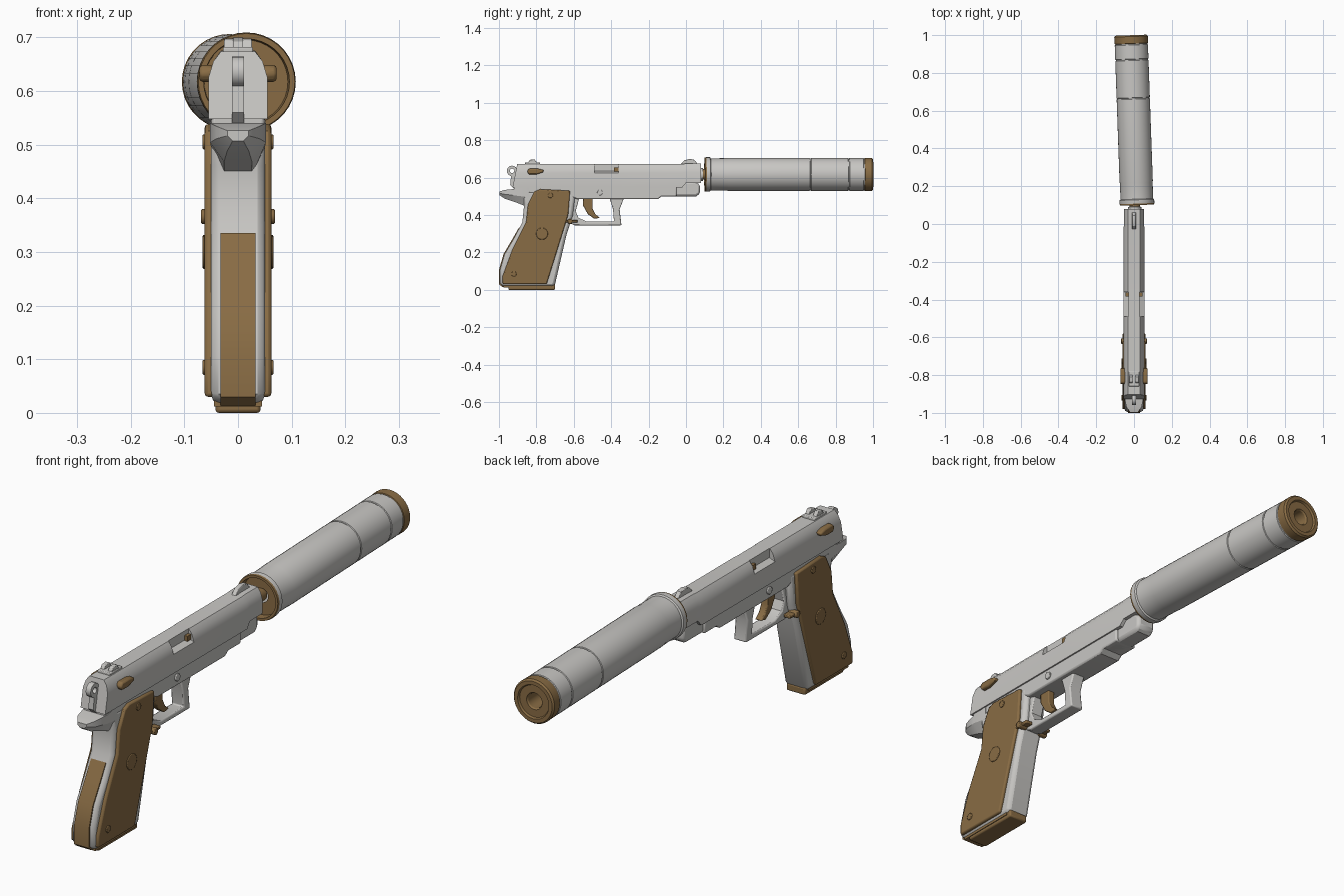
import bpy, bmesh, math
from mathutils import Matrix

cube = bpy.data.objects.get("Cube")
if cube:
    bpy.data.objects.remove(cube, do_unlink=True)


def material(name, color):
    m = bpy.data.materials.new(name)
    m.use_nodes = True
    m.diffuse_color = (*color, 1)
    m.node_tree.nodes["Principled BSDF"].inputs["Base Color"].default_value = (*color, 1)
    return m


METAL = material("pale grey metal", (0.58, 0.57, 0.55))
BROWN = material("brown", (0.25, 0.15, 0.058))
parts = []


def finish(name, bm, mats, bevel=0.0):
    bmesh.ops.remove_doubles(bm, verts=bm.verts, dist=0.0001)
    bmesh.ops.recalc_face_normals(bm, faces=bm.faces)
    mesh = bpy.data.meshes.new(name)
    bm.to_mesh(mesh)
    bm.free()
    for m in mats:
        mesh.materials.append(m)
    ob = bpy.data.objects.new(name, mesh)
    bpy.context.collection.objects.link(ob)
    if bevel:
        mod = ob.modifiers.new("Bevel", "BEVEL")
        mod.width = bevel
        mod.segments = 2
        mod.limit_method = "ANGLE"
        mod.angle_limit = math.radians(50)
    parts.append(ob)
    return ob


def loft(name, rings, mat, bevel=0.0):
    """Skin a list of closed rings of equal length and cap both ends."""
    bm = bmesh.new()
    loops = [[bm.verts.new(p) for p in ring] for ring in rings]
    n = len(loops[0])
    for a, b in zip(loops, loops[1:]):
        for i in range(n):
            j = (i + 1) % n
            bm.faces.new((a[i], a[j], b[j], b[i]))
    bm.faces.new(loops[0])
    bm.faces.new(loops[-1])
    return finish(name, bm, [mat], bevel)


def prism(name, outline, x0, x1, mat, bevel=0.0):
    """Extrude a side outline of (y, z) points across x."""
    return loft(name, [[(x, y, z) for y, z in outline] for x in (x0, x1)], mat, bevel)


def box(name, x, y, z, mat, bevel=0.0):
    outline = [(y[0], z[0]), (y[1], z[0]), (y[1], z[1]), (y[0], z[1])]
    return prism(name, outline, x[0], x[1], mat, bevel)


def pin(name, x0, x1, y, z, r, mat, bevel=0.0):
    circle = [(y + r * math.cos(k * math.pi / 8), z + r * math.sin(k * math.pi / 8)) for k in range(16)]
    return prism(name, circle, x0, x1, mat, bevel)


def lathe(name, profile, rule, loc, turn=0.0, segments=36):
    """Spin (radius, distance) points around the y axis; rule colours by distance."""
    bm = bmesh.new()
    verts = [bm.verts.new((r, t, 0)) for r, t in profile]
    edges = [bm.edges.new(pair) for pair in zip(verts, verts[1:])]
    bmesh.ops.spin(bm, geom=verts + edges, cent=(0, 0, 0), axis=(0, 1, 0),
                   angle=math.tau, steps=segments, use_duplicate=False)
    for f in bm.faces:
        f.material_index = int(rule(f.calc_center_median().y))
    bm.transform(Matrix.Translation(loc) @ Matrix.Rotation(turn, 4, "Z"))
    return finish(name, bm, [METAL, BROWN])


# Slide, with a stepped port on both sides and a sloping rear face
def slide_ring(y, half, slope=0.0):
    pts = half + [(-x, z) for x, z in reversed(half)]
    return [(x, y + slope * (z - 0.56), z) for x, z in pts]


full = [(0.055, 0.548), (0.055, 0.625), (0.046, 0.655), (0.032, 0.673)]
port = [(0.055, 0.548), (0.055, 0.625), (0.03, 0.636), (0.03, 0.673)]
nose = [(0.053, 0.572), (0.053, 0.63), (0.046, 0.655), (0.032, 0.675)]
loft("slide", [slide_ring(-0.925, full, 0.2), slide_ring(-0.49, full),
               slide_ring(-0.49, port), slide_ring(-0.36, port),
               slide_ring(-0.36, full), slide_ring(-0.02, full),
               slide_ring(0.0, nose), slide_ring(0.08, nose)], METAL)

# Frame, dust cover and beavertail
prism("frame_rail", [(-0.92, 0.525), (-0.92, 0.555), (-0.05, 0.555), (-0.05, 0.5), (-0.13, 0.5),
                     (-0.15, 0.485), (-0.58, 0.485), (-0.62, 0.5)], -0.049, 0.049, METAL, 0.006)
prism("dust_cover", [(-0.2, 0.565), (0.05, 0.58), (0.075, 0.56), (0.075, 0.515), (0.055, 0.5),
                     (-0.13, 0.5), (-0.2, 0.52)], -0.04, 0.04, METAL, 0.012)
tail = []
for y, w, low, high in [(-0.998, 0.02, 0.507, 0.526), (-0.97, 0.04, 0.488, 0.534),
                        (-0.91, 0.052, 0.468, 0.54), (-0.84, 0.05, 0.44, 0.55)]:
    tail.append([(w, y, high), (w, y, (low + high) / 2), (w * 0.5, y, low),
                 (-w * 0.5, y, low), (-w, y, (low + high) / 2), (-w, y, high)])
loft("beavertail", tail, METAL)

# Grip core, backstrap and magazine base
prism("grip_frame", [(-0.88, 0.53), (-0.865, 0.46), (-0.875, 0.36), (-0.92, 0.275), (-0.97, 0.19),
                     (-0.994, 0.107), (-0.994, 0.035), (-0.98, 0.018), (-0.71, 0.018), (-0.7, 0.03),
                     (-0.64, 0.29), (-0.605, 0.4), (-0.59, 0.53)], -0.05, 0.05, METAL, 0.014)
prism("backstrap", [(-0.892, 0.335), (-0.925, 0.277), (-0.975, 0.192), (-1.0, 0.107), (-1.0, 0.03),
                    (-0.98, 0.014), (-0.9, 0.014), (-0.9, 0.12), (-0.85, 0.3)],
      -0.033, 0.033, BROWN)
box("magazine_base", (-0.042, 0.042), (-0.95, -0.7), (0, 0.03), BROWN, 0.006)
box("grip_floor", (-0.045, 0.045), (-0.975, -0.72), (0.012, 0.03), BROWN)

# Trigger and guard
prism("trigger_guard", [(-0.6, 0.5), (-0.64, 0.365), (-0.595, 0.345), (-0.345, 0.345), (-0.355, 0.43),
                        (-0.33, 0.495), (-0.41, 0.495), (-0.39, 0.43), (-0.385, 0.365), (-0.53, 0.365),
                        (-0.575, 0.385), (-0.59, 0.42), (-0.57, 0.495)], -0.028, 0.028, METAL, 0.005)
prism("trigger", [(-0.55, 0.49), (-0.5, 0.49), (-0.5, 0.435), (-0.485, 0.405), (-0.46, 0.385),
                  (-0.49, 0.38), (-0.525, 0.405), (-0.55, 0.45)], -0.015, 0.015, BROWN, 0.004)

# Parts repeated on both sides
panel = [(-0.81, 0.525), (-0.78, 0.538), (-0.62, 0.53), (-0.63, 0.4), (-0.745, 0.03), (-0.98, 0.03),
         (-0.98, 0.075), (-0.93, 0.21), (-0.855, 0.36), (-0.845, 0.455)]
lever = [(-0.85, 0.632), (-0.84, 0.648), (-0.79, 0.648), (-0.76, 0.64), (-0.765, 0.628),
         (-0.8, 0.617), (-0.84, 0.617)]
for side, s in (("left", 1), ("right", -1)):
    prism(f"{side}_grip_panel", panel, s * 0.044, s * 0.062, BROWN, 0.006)
    pin(f"{side}_grip_medallion", s * 0.06, s * 0.066, -0.77, 0.3, 0.032, BROWN, 0.003)
    for place, y, z in (("upper", -0.725, 0.505), ("lower", -0.92, 0.085)):
        pin(f"{side}_{place}_grip_screw", s * 0.06, s * 0.066, y, z, 0.014, BROWN, 0.002)
    prism(f"{side}_safety_lever", lever, s * 0.045, s * 0.072, BROWN, 0.006)
    pin(f"{side}_frame_pin", s * 0.045, s * 0.055, -0.46, 0.52, 0.015, METAL, 0.002)
    pin(f"{side}_magazine_catch", s * 0.03, s * 0.069, -0.62, 0.366, 0.014, BROWN, 0.003)
    box(f"{side}_catch_arm", (s * 0.03, s * 0.06), (-0.66, -0.58), (0.36, 0.373), BROWN, 0.003)
    box(f"{side}_extractor", (s * 0.029, s * 0.044), (-0.385, -0.362), (0.634, 0.655), BROWN)
    prism(f"{side}_rear_sight_post", [(-0.85, 0.67), (-0.835, 0.695), (-0.81, 0.698), (-0.79, 0.67)],
          s * 0.008, s * 0.026, METAL, 0.002)

# Sights and hammer
box("rear_sight_base", (-0.028, 0.028), (-0.86, -0.78), (0.665, 0.682), METAL, 0.003)
prism("front_sight", [(-0.03, 0.67), (-0.01, 0.692), (0.02, 0.7), (0.045, 0.695), (0.065, 0.67)],
      -0.01, 0.01, METAL, 0.002)
prism("hammer_stem", [(-0.935, 0.615), (-0.915, 0.61), (-0.89, 0.56), (-0.92, 0.54), (-0.94, 0.56)],
      -0.011, 0.011, METAL)
bm = bmesh.new()
rim = []
for k in range(16):
    c, d = math.cos(k * math.tau / 16), math.sin(k * math.tau / 16)
    rim.append([bm.verts.new((x, -0.93 + r * c, 0.636 + r * d))
                for x, r in ((-0.011, 0.028), (0.011, 0.028), (0.011, 0.012), (-0.011, 0.012))])
for k in range(16):
    a, b = rim[k], rim[(k + 1) % 16]
    for i in range(4):
        bm.faces.new((a[i], a[(i + 1) % 4], b[(i + 1) % 4], b[i]))
finish("hammer_ring", bm, [METAL])
box("hammer_link", (-0.011, 0.011), (-0.912, -0.89), (0.6, 0.645), METAL)

# Barrel tip and sound suppressor, set slightly askew
lathe("barrel_tip", [(0, 0), (0.035, 0), (0.035, 0.03), (0.028, 0.032), (0.028, 0.08), (0, 0.08)],
      lambda t: t > 0.031, (0.004, 0.06, 0.617))
body = [(0.028, 0.03), (0.078, 0.03), (0.08, 0), (0.09, 0), (0.092, 0.008), (0.092, 0.028),
        (0.086, 0.032), (0.087, 0.12), (0.088, 0.125)]
for seam in (0.565, 0.77, 0.852):
    body += [(0.088, seam - 0.004), (0.085, seam - 0.002), (0.085, seam + 0.002), (0.088, seam + 0.004)]
body += [(0.089, 0.893), (0.083, 0.9), (0.068, 0.9), (0.064, 0.892), (0.034, 0.892),
         (0.03, 0.886), (0.03, 0.8), (0, 0.8)]
suppressor = lathe("suppressor", body, lambda t: t < 0.005 or t > 0.852, (0.016, 0.1, 0.617), 0.0355)
for f in suppressor.data.polygons:
    # Inner rear wall and the bore are brown as well
    c = f.center
    radius = math.hypot(c.x - 0.016 + 0.0355 * (c.y - 0.1), c.z - 0.617)
    if radius < 0.0815:
        f.material_index = 1

# Smooth shading that keeps sharp edges
bpy.ops.object.select_all(action="DESELECT")
for ob in parts:
    ob.select_set(True)
bpy.context.view_layer.objects.active = parts[0]
bpy.ops.object.shade_smooth_by_angle(angle=math.radians(30))
